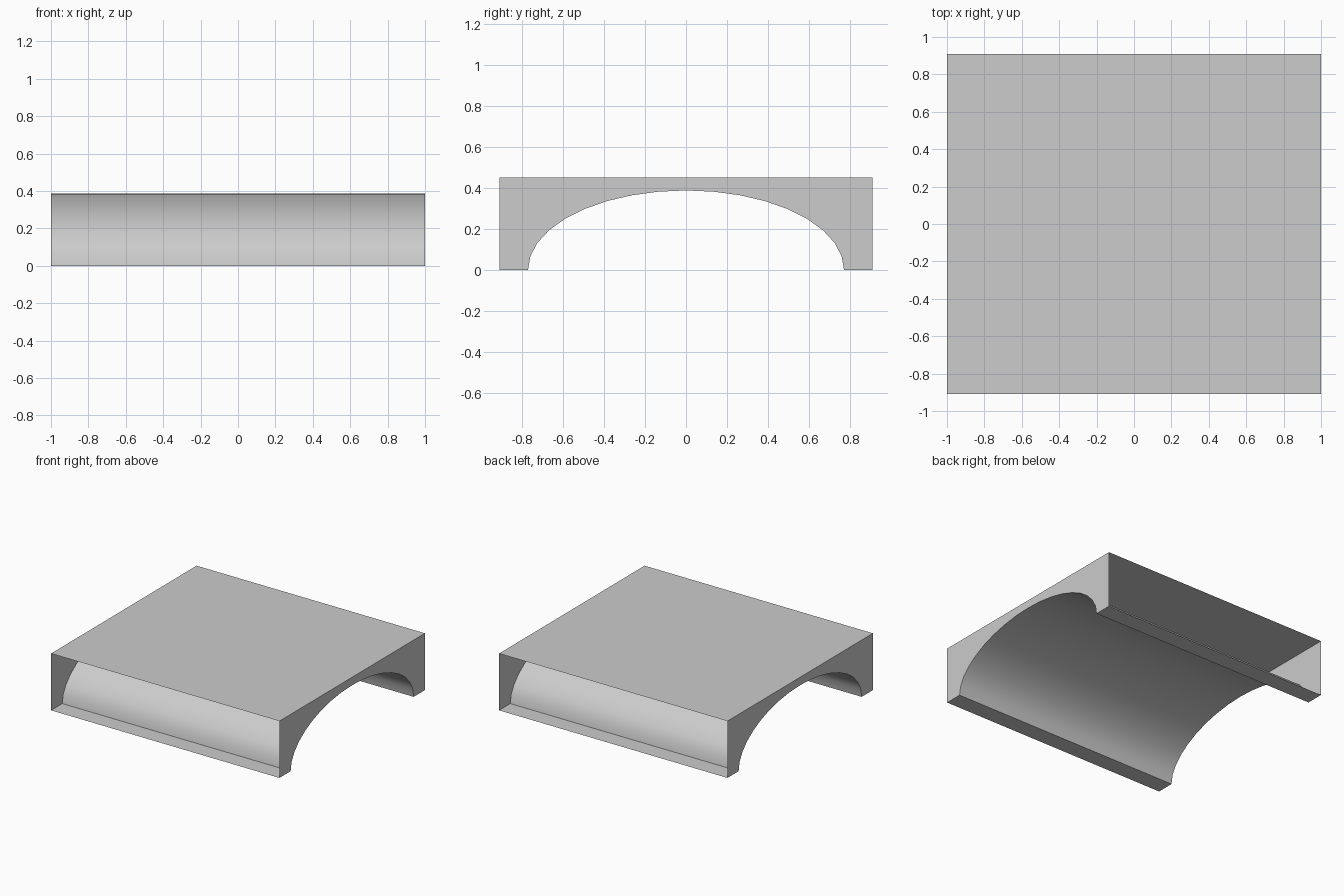
import bpy
import math

if "Cube" in bpy.data.objects:
    bpy.data.objects.remove(bpy.data.objects["Cube"], do_unlink=True)

HALF_X, HALF_Y, HEIGHT = 1.0, 0.91, 0.45
ARCH_Y, ARCH_Z, SEGMENTS = 0.77, 0.387, 18

grey = bpy.data.materials.new("light_grey")
grey.use_nodes = True
grey.diffuse_color = (0.604, 0.604, 0.604, 1)
grey.node_tree.nodes["Principled BSDF"].inputs["Base Color"].default_value = grey.diffuse_color


def add_mesh(name, verts, faces):
    mesh = bpy.data.meshes.new(name)
    mesh.from_pydata(verts, [], faces)
    mesh.materials.append(grey)
    obj = bpy.data.objects.new(name, mesh)
    bpy.context.collection.objects.link(obj)
    return obj


def sweep(name, profile):
    """Extrude an open (y, z) profile across the full width."""
    n = len(profile)
    verts = [(x, y, z) for x in (-HALF_X, HALF_X) for y, z in profile]
    faces = [(i, i + 1, n + i + 1, n + i) for i in range(n - 1)]
    return add_mesh(name, verts, faces)


# Half-ellipse running from the front foot to the back foot
arch = []
for i in range(SEGMENTS + 1):
    a = math.pi * i / SEGMENTS
    arch.append((-ARCH_Y * math.cos(a), ARCH_Z * math.sin(a)))

# Thin deck, open at the front and back
sweep("top_deck", [(HALF_Y, HEIGHT), (-HALF_Y, HEIGHT)])

# Smooth vault under the deck
vault = sweep("arch_vault", arch)
vault.data.shade_smooth()

# Narrow foot strips
sweep("front_foot", [(-HALF_Y, 0), (-ARCH_Y, 0)])
sweep("back_foot", [(ARCH_Y, 0), (HALF_Y, 0)])

# End walls: a rectangle with the arch cut out, as quads hung from the deck edge
outer = [(-HALF_Y, 0)] + arch + [(HALF_Y, 0)]
n = len(outer)
for name, side in (("left_end_wall", 1), ("right_end_wall", -1)):
    verts = [(side * HALF_X, y, z) for y, z in outer]
    verts += [(side * HALF_X, y, HEIGHT) for y, z in outer]
    faces = [(i, i + 1, n + i + 1, n + i)[::side] for i in range(n - 1)]
    add_mesh(name, verts, faces)
